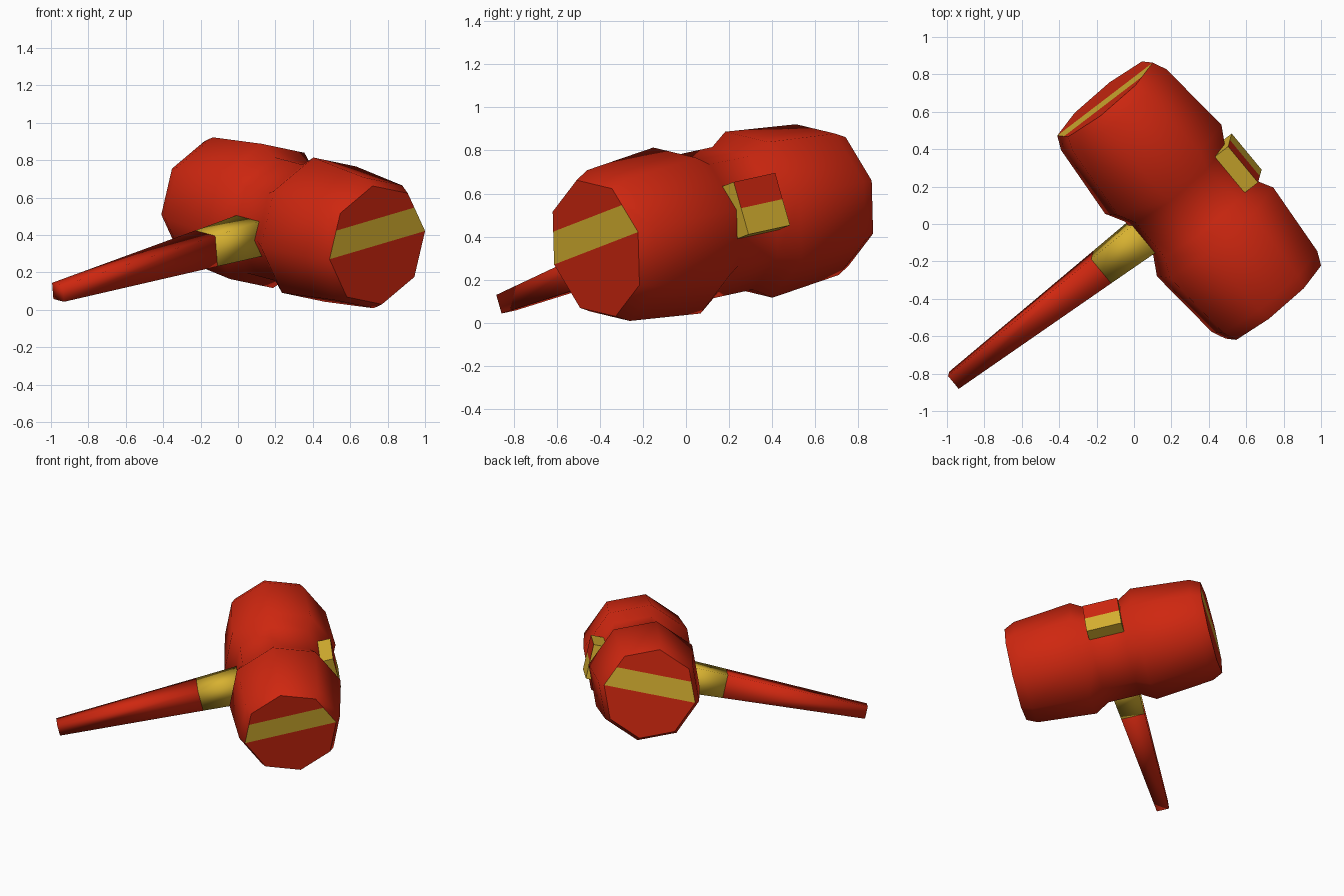
import bpy, bmesh, math
from mathutils import Vector, Matrix

if "Cube" in bpy.data.objects:
    bpy.data.objects.remove(bpy.data.objects["Cube"])

# Tilted frame: X = head axis, Y = away from the handle, Z = up across the head
ax = Vector((0.629, -0.759, -0.167)).normalized()
up = ax.cross(Vector((0.78, 0.583, 0.227))).normalized()
ay = up.cross(ax)
FRAME = Matrix.Translation((0.295, 0.125, 0.465)) @ Matrix((ax, ay, up)).transposed().to_4x4()


def material(name, rgb):
    m = bpy.data.materials.new(name)
    m.diffuse_color = (*rgb, 1)
    m.use_nodes = True
    m.node_tree.nodes["Principled BSDF"].inputs["Base Color"].default_value = m.diffuse_color
    return m


RED = material("red paint", (0.62, 0.02, 0.005))
YELLOW = material("yellow paint", (0.68, 0.44, 0.03))


def loft(rings):
    """Join rings of points into a closed solid."""
    bm = bmesh.new()
    loops = [[bm.verts.new(p) for p in ring] for ring in rings]
    n = len(loops[0])
    for a, b in zip(loops, loops[1:]):
        for i in range(n):
            j = (i + 1) % n
            bm.faces.new((a[i], a[j], b[j], b[i]))
    bm.faces.new(loops[0])
    bm.faces.new(loops[-1])
    bmesh.ops.recalc_face_normals(bm, faces=bm.faces)
    return bm


def cut(bm, faces, z):
    """Split the given faces along a level line."""
    geom = set(faces)
    for f in faces:
        geom.update(f.edges)
        geom.update(f.verts)
    bmesh.ops.bisect_plane(bm, geom=list(geom), dist=1e-4,
                           plane_co=(0, 0, z), plane_no=(0, 0, 1))


def finish(bm, name, mats, angle):
    bm.transform(FRAME)
    me = bpy.data.meshes.new(name)
    bm.to_mesh(me)
    bm.free()
    for m in mats:
        me.materials.append(m)
    ob = bpy.data.objects.new(name, me)
    bpy.context.collection.objects.link(ob)
    bpy.ops.object.select_all(action='DESELECT')
    ob.select_set(True)
    bpy.context.view_layer.objects.active = ob
    bpy.ops.object.shade_smooth_by_angle(angle=math.radians(angle))
    return ob


def square(y, s):
    return [(-s, y, -s), (s, y, -s), (s, y, s), (-s, y, s)]


# Head: waisted eight-sided barrel, mirrored profile (axis position, radius)
half = [(0.715, 0.33), (0.64, 0.365), (0.22, 0.402), (0.12, 0.345)]
profile = half + [(-x, r) for x, r in reversed(half)]
head = loft([[(x, r * math.cos(k * math.pi / 4), r * math.sin(k * math.pi / 4))
              for k in range(8)] for x, r in profile])
# Yellow stripe across both striking faces
STRIPE = 0.145
for z in (0, STRIPE):
    cut(head, [f for f in head.faces if abs(f.normal.x) > 0.95], z)
for f in head.faces:
    if abs(f.normal.x) > 0.95 and 0 < f.calc_center_median().z < STRIPE:
        f.material_index = 1
finish(head, "hammer_head", [RED, YELLOW], 50)

# Handle: tapered square shaft, with a yellow collar by the head
finish(loft([square(-1.625, 0.045), square(-0.6, 0.085)]), "handle", [RED], 95)
finish(loft([square(-0.6, 0.085), square(-0.28, 0.098)]), "handle_collar", [YELLOW], 95)

# Square end block on the far side, upper half of its outer face red
block = loft([square(0.22, 0.127), square(0.385, 0.127)])
cut(block, [f for f in block.faces if f.normal.y > 0.9], 0)
for f in block.faces:
    if f.normal.y > 0.9 and f.calc_center_median().z > 0:
        f.material_index = 1
finish(block, "handle_end_block", [YELLOW, RED], 30)
